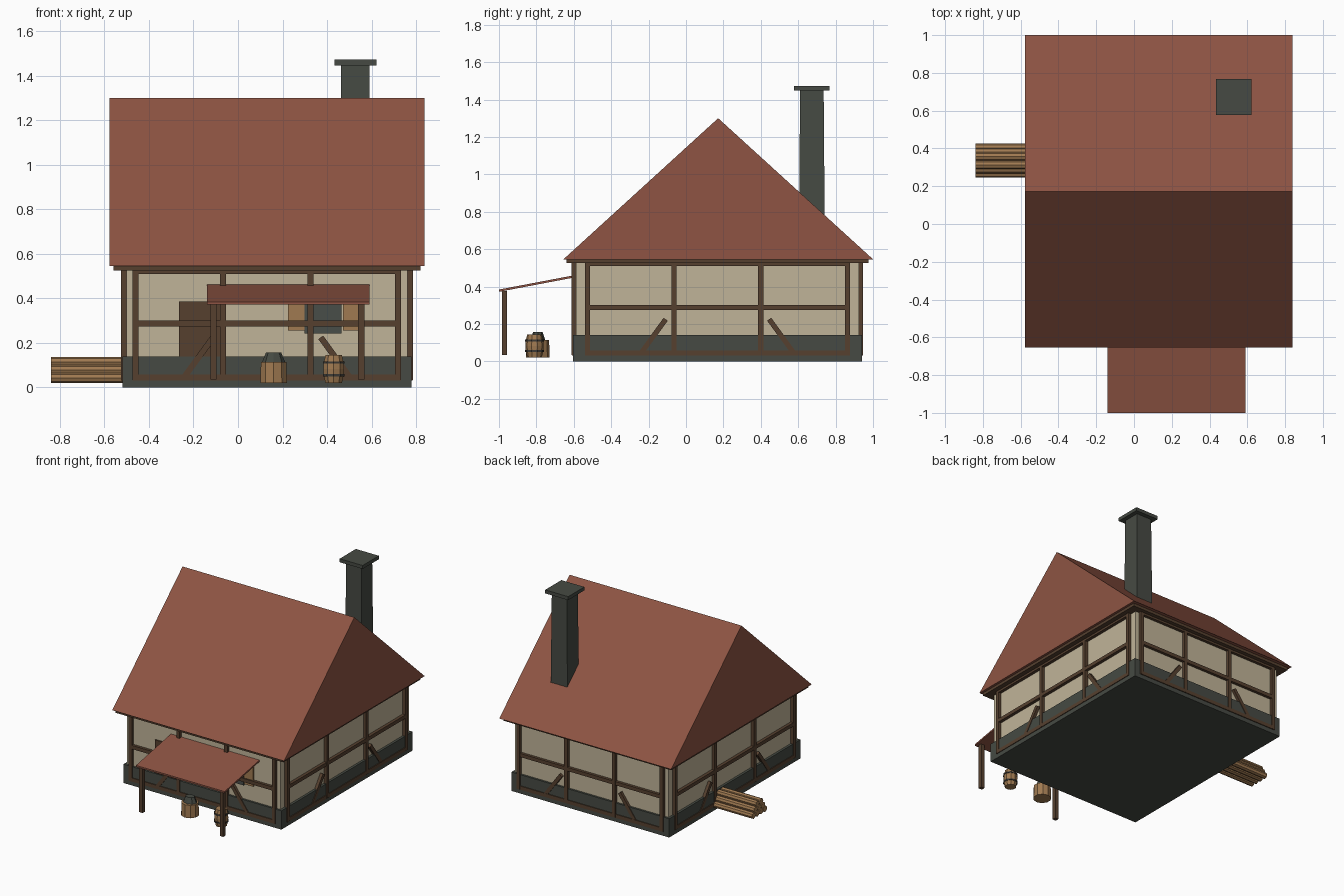
import bpy, bmesh, math
from mathutils import Matrix, Vector

cube = bpy.data.objects.get("Cube")
if cube:
    bpy.data.objects.remove(cube)


def material(name, hex_code):
    srgb = [int(hex_code[i:i + 2], 16) / 255 for i in (0, 2, 4)]
    rgba = [((c + 0.055) / 1.055) ** 2.4 for c in srgb] + [1]
    m = bpy.data.materials.new(name)
    m.use_nodes = True
    m.diffuse_color = rgba
    m.node_tree.nodes["Principled BSDF"].inputs["Base Color"].default_value = rgba
    return m


TILE = material("roof tile red", "8e5443")
PLASTER = material("cream plaster", "c0b498")
STONE = material("dark stone", "464a43")
TIMBER = material("dark timber", "56402f")
WOOD = material("light wood", "a07a51")
GLASS = material("window grey", "494d49")
IRON = material("dark iron", "3c3a36")


def finish(name, bm, *mats):
    bmesh.ops.recalc_face_normals(bm, faces=bm.faces)
    mesh = bpy.data.meshes.new(name)
    bm.to_mesh(mesh)
    bm.free()
    for m in mats:
        mesh.materials.append(m)
    ob = bpy.data.objects.new(name, mesh)
    bpy.context.collection.objects.link(ob)
    return ob


def add_box(bm, center, size, turn=Matrix()):
    m = Matrix.Translation(center) @ turn @ Matrix.Diagonal((*size, 1))
    return bmesh.ops.create_cube(bm, size=1, matrix=m)["verts"]


def box(name, mat, x, y, z):
    """Box between (low, high) limits on each axis."""
    bm = bmesh.new()
    add_box(bm, [sum(r) / 2 for r in (x, y, z)], [r[1] - r[0] for r in (x, y, z)])
    return finish(name, bm, mat)


def centred_box(name, mat, hx, hy, z):
    return box(name, mat, (CX - hx, CX + hx), (CY - hy, CY + hy), z)


def add_cone(bm, r1, r2, z1, z2, sides, matrix=Matrix()):
    m = matrix @ Matrix.Translation((0, 0, (z1 + z2) / 2))
    bmesh.ops.create_cone(bm, cap_ends=True, segments=sides, radius1=r1,
                          radius2=r2, depth=z2 - z1, matrix=m)


# House body
CX, CY = 0.13, 0.168
centred_box("stone_foundation", STONE, 0.65, 0.772, (0, 0.14))
centred_box("plaster_walls", PLASTER, 0.632, 0.757, (0.1, 0.54))
centred_box("eave_plate", TIMBER, 0.69, 0.807, (0.525, 0.546))

# Roof prism
bm = bmesh.new()
ends = [[bm.verts.new((x, y, z)) for y, z in ((-0.655, 0.546), (1, 0.546), (0.172, 1.3))]
        for x in (-0.577, 0.838)]
for e in ends:
    bm.faces.new(e)
for i in range(3):
    j = (i + 1) % 3
    bm.faces.new((ends[0][i], ends[0][j], ends[1][j], ends[1][i]))
finish("roof", bm, TILE)


# Timber framing, one frame per wall
def wall_frame(name, angle, out, span):
    bm = bmesh.new()
    w, d = 0.027, 0.03
    y = -out + d / 2
    for x in (-span, -span / 3, span / 3, span):
        add_box(bm, (x, y, 0.283), (w, d, 0.5))
    for z in (0.045, 0.288, 0.523):
        add_box(bm, (0, y + 0.001, z), (2 * span + w, d, w))
    for s in (-1, 1):
        a = Vector((s * (span / 3 + 0.045), y + 0.002, 0.225))
        b = Vector((s * (span / 3 + 0.18), y + 0.002, 0.04))
        tilt = Matrix.Rotation(math.atan2(b.x - a.x, b.z - a.z), 4, 'Y')
        add_box(bm, (a + b) / 2, (w, d, (b - a).length), tilt)
    bm.transform(Matrix.Translation((CX, CY, 0)) @ Matrix.Rotation(angle, 4, 'Z'))
    finish(name, bm, TIMBER)


for i, side in enumerate(("front", "right", "back", "left")):
    out, span = ((0.779, 0.59), (0.656, 0.695))[i % 2]
    wall_frame(side + "_timber_frame", i * math.pi / 2, out, span)

# Door, window and shutters
FRONT = CY - 0.757
box("door", TIMBER, (-0.265, -0.06), (FRONT - 0.009, FRONT + 0.01), (0.1, 0.387))
box("window_pane", GLASS, (0.298, 0.466), (FRONT - 0.009, FRONT + 0.01), (0.243, 0.43))
for name, x in (("left_shutter", 0.508), ("right_shutter", 0.262)):
    box(name, WOOD, (x - 0.037, x + 0.037), (FRONT - 0.012, FRONT + 0.01), (0.256, 0.42))

# Chimney with a slight taper and a cap
bm = bmesh.new()
for v in add_box(bm, (0.527, 0.673, 1.0), (0.14, 0.14, 0.9)):
    if v.co.z > 1:
        v.co.x += (0.527 - v.co.x) * 0.1
        v.co.y += (0.673 - v.co.y) * 0.1
finish("chimney", bm, STONE)
box("chimney_cap", STONE, (0.433, 0.622), (0.578, 0.768), (1.447, 1.473))

# Porch awning on two posts
bm = bmesh.new()
for v in add_box(bm, (0.225, -0.795, 0.378), (0.73, 0.41, 0.012)):
    v.co.z += (v.co.y + 1) * 0.19
finish("awning", bm, TILE)
for name, x in (("left_awning_post", 0.554), ("right_awning_post", -0.11)):
    box(name, TIMBER, (x - 0.014, x + 0.014), (-0.985, -0.957), (0.035, 0.376))

# Log pile, stacked in three rows
r = 0.0225
for row in range(3):
    count = 4 - row
    for i in range(count):
        bm = bmesh.new()
        place = Matrix.Translation((-0.84, 0.335 + (i - (count - 1) / 2) * 2 * r,
                                    0.02 + r + row * r * 1.6))
        add_cone(bm, r, r, 0, 0.35, 8, place @ Matrix.Rotation(math.pi / 2, 4, 'Y'))
        finish("log", bm, WOOD)

# Barrel with hoops
bm = bmesh.new()
rings = ((0.02, 0.039), (0.055, 0.047), (0.083, 0.049), (0.11, 0.047), (0.145, 0.039))
spot = Matrix.Translation((0.43, -0.81, 0))
for (z1, r1), (z2, r2) in zip(rings, rings[1:]):
    add_cone(bm, r1, r2, z1, z2, 10, spot)
finish("barrel", bm, WOOD)
for z in (0.05, 0.107):
    bm = bmesh.new()
    add_cone(bm, 0.051, 0.051, z, z + 0.01, 10, spot)
    finish("barrel_hoop", bm, IRON)

# Chopping stump with an iron block
spot = Matrix.Translation((0.16, -0.792, 0))
bm = bmesh.new()
add_cone(bm, 0.063, 0.06, 0.02, 0.114, 10, spot)
finish("stump", bm, WOOD)
bm = bmesh.new()
add_cone(bm, 0.052, 0.034, 0.114, 0.157, 8, spot @ Matrix.Diagonal((1, 0.75, 1, 1)))
finish("iron_block", bm, STONE)
